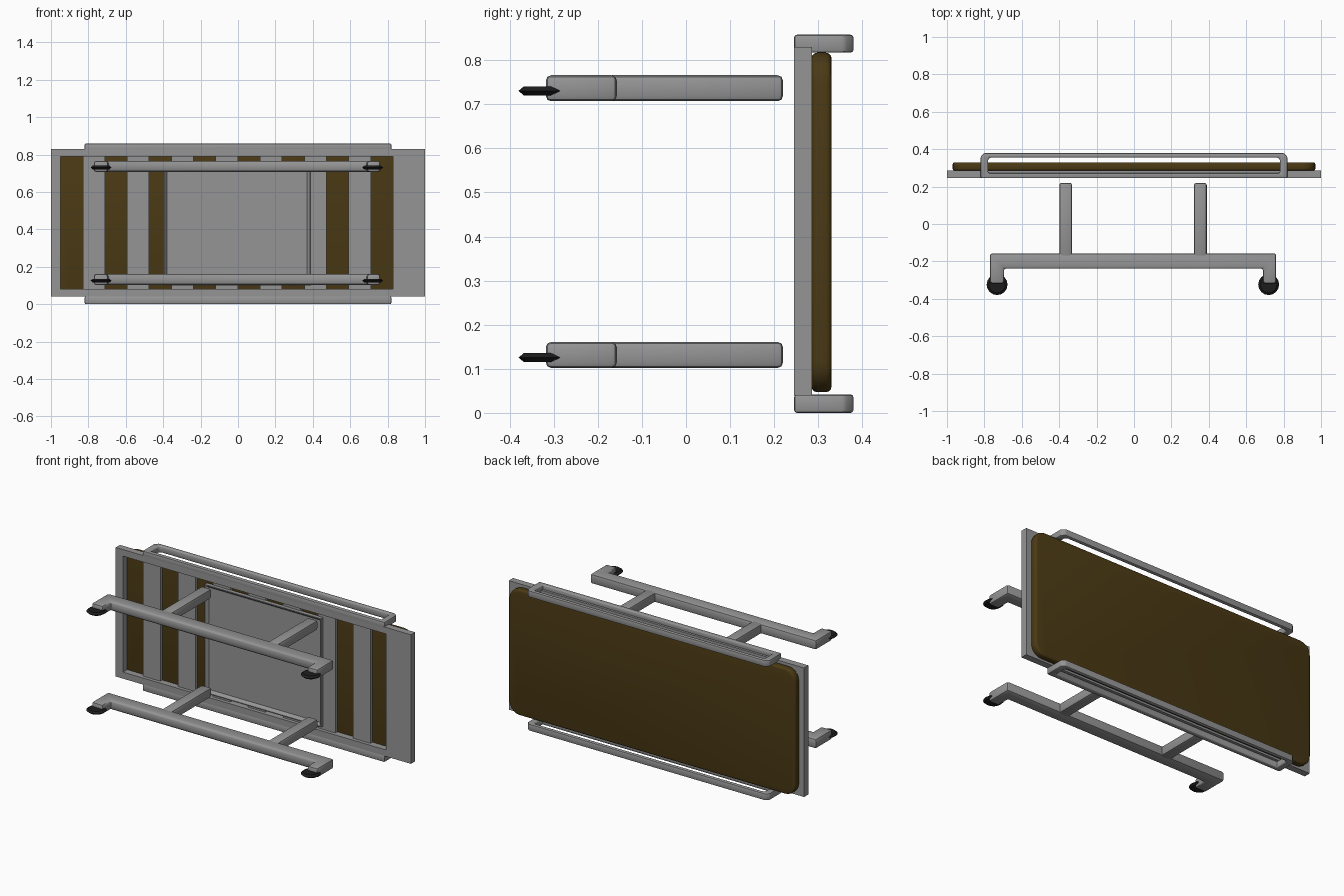
import bpy, bmesh, math
from mathutils import Matrix

if "Cube" in bpy.data.objects:
    bpy.data.objects.remove(bpy.data.objects["Cube"])


def material(name, rgb, rough=0.6):
    m = bpy.data.materials.new(name)
    m.use_nodes = True
    m.diffuse_color = (*rgb, 1)
    bsdf = m.node_tree.nodes["Principled BSDF"]
    bsdf.inputs["Base Color"].default_value = (*rgb, 1)
    bsdf.inputs["Roughness"].default_value = rough
    return m


GREY = material("grey metal", (0.3, 0.3, 0.3))
BROWN = material("brown padding", (0.07, 0.042, 0.007))
BLACK = material("black rubber", (0.012, 0.012, 0.012))


def finish(name, bm, mat, bevel=0, segments=2):
    """Turn a bmesh into an object with a soft bevel and smooth shading."""
    bmesh.ops.recalc_face_normals(bm, faces=bm.faces)
    if bevel:
        sharp = [e for e in bm.edges if e.calc_face_angle(0) > 0.7]
        bmesh.ops.bevel(bm, geom=sharp, offset=bevel, segments=segments,
                        affect='EDGES', profile=0.5)
    me = bpy.data.meshes.new(name)
    bm.to_mesh(me)
    bm.free()
    me.materials.append(mat)
    ob = bpy.data.objects.new(name, me)
    bpy.context.collection.objects.link(ob)
    bpy.ops.object.select_all(action='DESELECT')
    ob.select_set(True)
    bpy.context.view_layer.objects.active = ob
    bpy.ops.object.shade_smooth_by_angle(angle=math.radians(40))
    return ob


def add_box(bm, x, y, z):
    """Box from (min, max) pairs."""
    lo, hi = zip(x, y, z)
    size = [b - a for a, b in zip(lo, hi)]
    mid = [(a + b) / 2 for a, b in zip(lo, hi)]
    return bmesh.ops.create_cube(
        bm, size=1, matrix=Matrix.Translation(mid) @ Matrix.Diagonal((*size, 1)))["verts"]


def prism(bm, points, z0, z1):
    """Extrude an x-y outline from z0 to z1."""
    face = bm.faces.new([bm.verts.new((x, y, z0)) for x, y in points])
    top = bmesh.ops.extrude_face_region(bm, geom=[face])["geom"]
    for v in top:
        if isinstance(v, bmesh.types.BMVert):
            v.co.z = z1


FRONT, BACK = 0.245, 0.286
BOTTOM, TOP = 0.04, 0.83

# Bed frame: long bars and end plates, with recessed slats between the slots
bm = bmesh.new()
for z in ((BOTTOM, 0.08), (0.79, TOP)):
    add_box(bm, (-1, 1), (FRONT, BACK), z)
add_box(bm, (-1, -0.95), (FRONT, BACK), (0.08, 0.79))
add_box(bm, (0.83, 1), (FRONT, BACK), (0.08, 0.79))
finish("bed_frame", bm, GREY)

bm = bmesh.new()
for i in range(7):
    left = -0.83 + 0.237 * i
    add_box(bm, (left, left + 0.118), (0.266, BACK), (0.08, 0.79))
finish("bed_slats", bm, GREY)

# Shallow tray between the legs, with a sunken floor
bm = bmesh.new()
add_box(bm, (-0.4, 0.39), (FRONT, 0.27), (0.1, 0.765))
bm.faces.ensure_lookup_table()
floor = min(bm.faces, key=lambda f: f.calc_center_median().y)
bmesh.ops.inset_region(bm, faces=[floor], thickness=0.008)
bmesh.ops.inset_region(bm, faces=[floor], thickness=0.02, depth=-0.018)
finish("tray", bm, GREY)

# Mattress: rounded corners first, then softened rim
bm = bmesh.new()
add_box(bm, (-0.97, 0.97), (0.285, 0.33), (0.047, 0.817))
corners = [e for e in bm.edges
           if abs(e.verts[0].co.y - e.verts[1].co.y) > 0.01]
bmesh.ops.bevel(bm, geom=corners, offset=0.07, segments=5, affect='EDGES', profile=0.5)
finish("mattress", bm, BROWN, 0.012, 3)

# Guard rails: long closed loops along both edges
for name, z0, z1 in (("lower", 0.0, 0.042), ("upper", 0.817, 0.858)):
    bm = bmesh.new()
    outer = [(-0.82, FRONT), (-0.82, 0.36), (-0.8, 0.38),
             (0.8, 0.38), (0.82, 0.36), (0.82, FRONT)]
    inner = [(-0.78, 0.272), (-0.78, 0.345), (-0.77, 0.355),
             (0.77, 0.355), (0.78, 0.345), (0.78, 0.272)]
    rings = [[bm.verts.new((x, y, z)) for x, y in ring]
             for ring, z in ((outer, z0), (outer, z1), (inner, z1), (inner, z0))]
    for a, b in zip(rings, rings[1:] + rings[:1]):
        for i in range(len(a)):
            j = (i + 1) % len(a)
            bm.faces.new((a[i], a[j], b[j], b[i]))
    finish(name + "_guard_rail", bm, GREY, 0.007)

# Undercarriage: one wheeled bar with two legs on each side
for name, z0, z1 in (("lower", 0.102, 0.161), ("upper", 0.707, 0.766)):
    mid = (z0 + z1) / 2 - 0.006
    bm = bmesh.new()
    prism(bm, [(-0.77, -0.157), (0.76, -0.157), (0.76, -0.318), (0.69, -0.318),
               (0.69, -0.238), (-0.695, -0.238), (-0.695, -0.318), (-0.77, -0.318)],
          z0, z1)
    finish(name + "_wheel_bar", bm, GREY, 0.012)

    for side, x in (("right", -0.365), ("left", 0.355)):
        bm = bmesh.new()
        add_box(bm, (x - 0.034, x + 0.034), (-0.18, 0.22), (z0, z1))
        finish(f"{name}_{side}_leg", bm, GREY, 0.012)

    # Wheels: discs with a tapered tread
    for side, x in (("right", -0.732), ("left", 0.72)):
        bm = bmesh.new()
        for sign in (-1, 1):
            bmesh.ops.create_cone(
                bm, cap_ends=True, segments=16, radius1=0.056, radius2=0.044,
                depth=0.01,
                matrix=Matrix.Translation((x, -0.324, mid + sign * 0.005))
                @ Matrix.Diagonal((1, 1, sign, 1)))
        finish(f"{name}_{side}_wheel", bm, BLACK)
